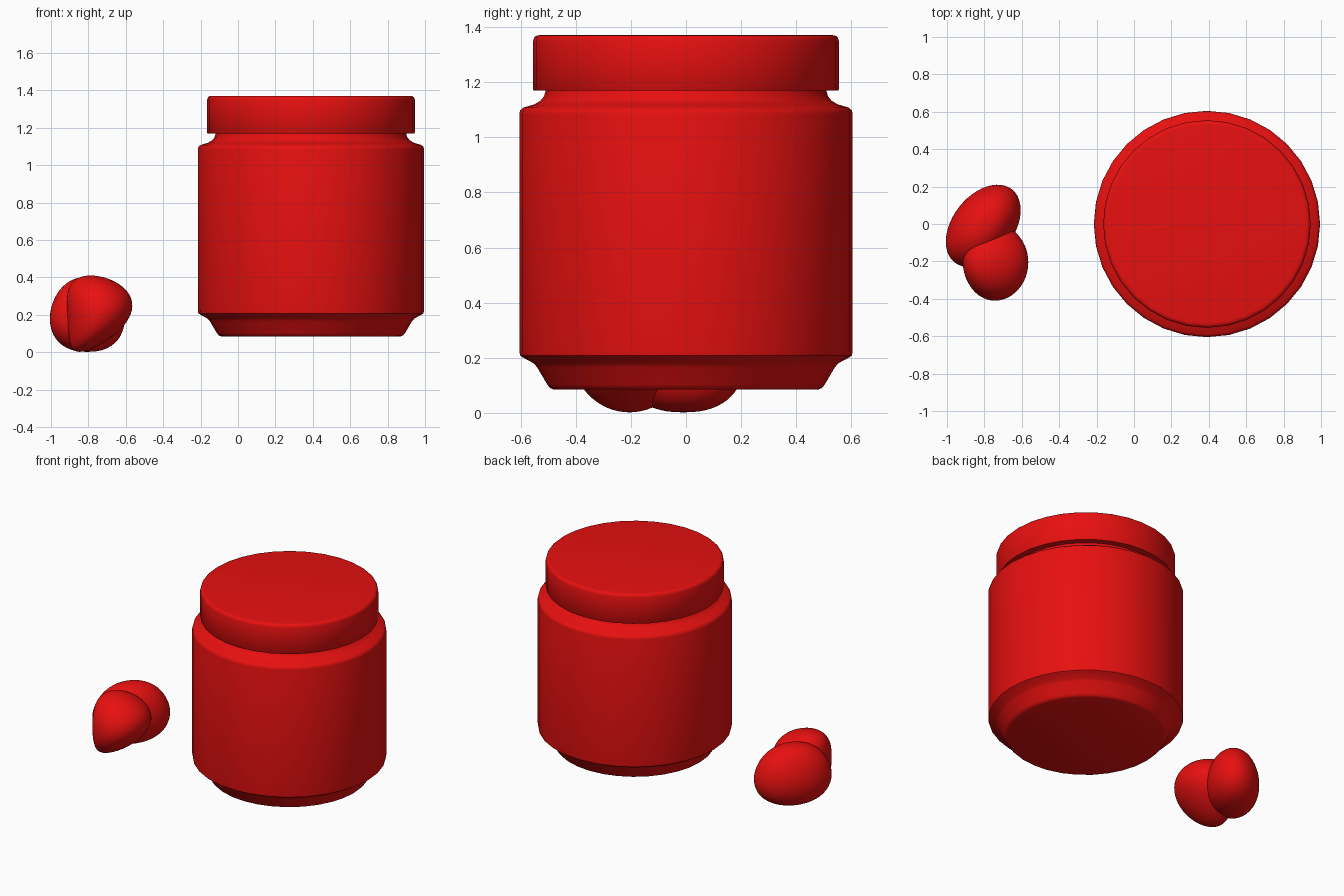
import bpy, bmesh, math
from mathutils import Vector, Matrix

if "Cube" in bpy.data.objects:
    bpy.data.objects.remove(bpy.data.objects["Cube"], do_unlink=True)

red = bpy.data.materials.new("glossy red")
red.use_nodes = True
red.diffuse_color = (0.8, 0.005, 0.005, 1)
red.node_tree.nodes["Principled BSDF"].inputs["Base Color"].default_value = red.diffuse_color


def finish(name, bm, location, angle):
    """Turn a bmesh into a smooth red object."""
    bmesh.ops.recalc_face_normals(bm, faces=bm.faces)
    mesh = bpy.data.meshes.new(name)
    bm.to_mesh(mesh)
    bm.free()
    mesh.materials.append(red)
    obj = bpy.data.objects.new(name, mesh)
    bpy.context.collection.objects.link(obj)
    obj.location = location
    bpy.ops.object.select_all(action='DESELECT')
    obj.select_set(True)
    bpy.context.view_layer.objects.active = obj
    bpy.ops.object.shade_smooth_by_angle(angle=math.radians(angle))
    return obj


def lathe(name, profile, location, sides=32):
    """Spin a (radius, height) profile and close both ends."""
    bm = bmesh.new()
    rings = []
    for r, z in profile:
        turn = [math.tau * i / sides for i in range(sides)]
        rings.append([bm.verts.new((r * math.cos(a), r * math.sin(a), z)) for a in turn])
    for low, high in zip(rings, rings[1:]):
        for i in range(sides):
            j = (i + 1) % sides
            bm.faces.new((low[i], low[j], high[j], high[i]))
    bm.faces.new(rings[0][::-1])
    bm.faces.new(rings[-1])
    return finish(name, bm, location, 40)


def lump(name, location, radii, turn=0, taper=(0, 0), lean=0, bend=0, fullness=1):
    """Deform a sphere into a rounded, tapered lump."""
    bm = bmesh.new()
    bmesh.ops.create_uvsphere(bm, u_segments=48, v_segments=32, radius=1)
    spin = Matrix.Rotation(math.radians(turn), 3, 'Z')
    for v in bm.verts:
        x, y, z = v.co
        ring = math.hypot(x, y)
        swell = ring ** (fullness - 1) if ring > 1e-4 else 0
        p = spin @ Vector((x * swell * radii[0] * (1 + taper[0] * z),
                           y * swell * radii[1] * (1 + taper[1] * z),
                           z * radii[2]))
        p.x += lean * z + bend * z * z
        v.co = p
    return finish(name, bm, location, 80)


# Jar body with a chamfered foot, rounded shoulder and neck
jar_centre = (0.39, 0, 0)
lathe("jar_body", [
    (0.48, 0.085), (0.493, 0.09), (0.503, 0.102), (0.54, 0.165), (0.553, 0.18),
    (0.59, 0.2), (0.602, 0.208), (0.605, 0.225), (0.605, 1.085), (0.602, 1.098),
    (0.59, 1.108), (0.55, 1.12), (0.528, 1.133), (0.515, 1.15), (0.508, 1.175),
    (0.508, 1.2)], jar_centre)

# Lid with a softened top edge
lathe("jar_lid", [
    (0.5, 1.17), (0.552, 1.17), (0.555, 1.174), (0.555, 1.35), (0.551, 1.362),
    (0.543, 1.369), (0.53, 1.371)], jar_centre)

# Pair of lumps pressed together beside the jar
lump("front_lump", (-0.743, -0.205, 0.206), (0.17, 0.205, 0.204),
     taper=(0.25, 0), lean=0.03, bend=-0.075)
lump("back_lump", (-0.806, -0.01, 0.202), (0.247, 0.163, 0.2),
     turn=52, taper=(-0.1, -0.1), fullness=0.85)
